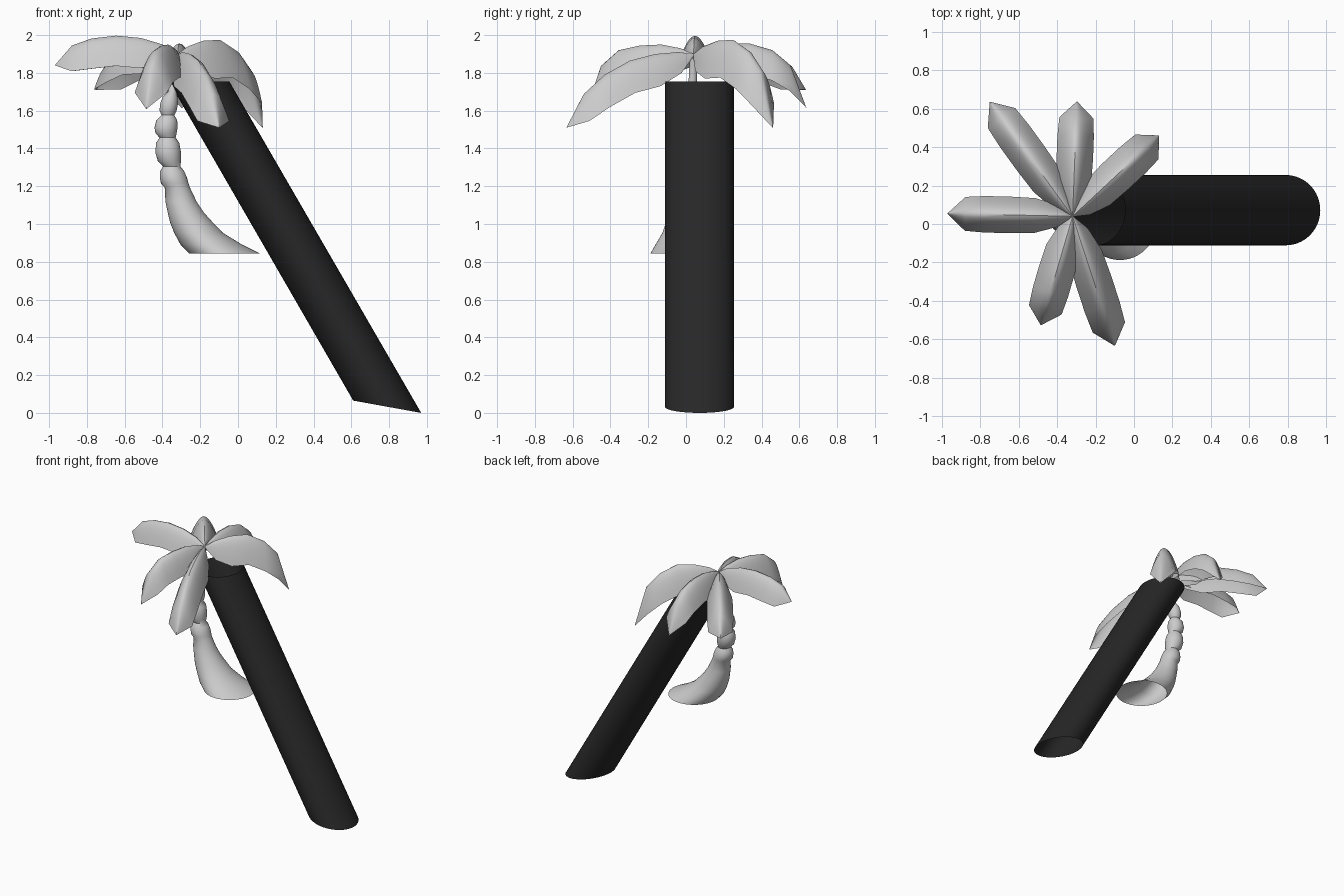
import bpy, math
from mathutils import Vector

if "Cube" in bpy.data.objects:
    bpy.data.objects.remove(bpy.data.objects["Cube"])

black = bpy.data.materials.new("black")
black.diffuse_color = (0.02, 0.02, 0.02, 1)
black.use_nodes = True
black.node_tree.nodes["Principled BSDF"].inputs["Base Color"].default_value = black.diffuse_color


def grid_object(name, rows, closed=False, angle=40):
    """Skin rows of points with quads; closed joins each row into a ring."""
    n = len(rows[0])
    verts = [p for row in rows for p in row]
    faces = []
    for i in range(len(rows) - 1):
        for j in range(n if closed else n - 1):
            k = (j + 1) % n
            faces.append((i * n + j, i * n + k, (i + 1) * n + k, (i + 1) * n + j))
    mesh = bpy.data.meshes.new(name)
    mesh.from_pydata(verts, [], faces)
    mesh.validate()
    obj = bpy.data.objects.new(name, mesh)
    bpy.context.collection.objects.link(obj)
    bpy.ops.object.select_all(action='DESELECT')
    obj.select_set(True)
    bpy.context.view_layer.objects.active = obj
    bpy.ops.object.shade_smooth_by_angle(angle=math.radians(angle))
    return obj


def ring(left, right, cy, z_left, z_right, ry, n=48):
    """Ellipse spanning left..right in x, tilted between two heights."""
    cx, rx = (left + right) / 2, (right - left) / 2
    cz, rz = (z_left + z_right) / 2, (z_right - z_left) / 2
    pts = []
    for i in range(n):
        a = 2 * math.pi * i / n
        pts.append((cx + rx * math.cos(a), cy + ry * math.sin(a), cz + rz * math.cos(a)))
    return pts


# Leaning open black tube
tube = grid_object("leaning_tube", [
    ring(0.61, 0.97, 0.072, 0.065, 0.0, 0.183, 64),
    ring(-0.366, -0.046, 0.072, 1.755, 1.755, 0.183, 64)], closed=True)
tube.data.materials.append(black)

# Segmented trunk with flared open base: (left x, right x, z)
profile = [
    (-0.26, 0.115, 0.845), (-0.305, 0.02, 0.892), (-0.338, -0.08, 0.953),
    (-0.36, -0.135, 1.01), (-0.372, -0.18, 1.06), (-0.384, -0.22, 1.12),
    (-0.388, -0.254, 1.192),
    (-0.408, -0.262, 1.215), (-0.413, -0.27, 1.245), (-0.412, -0.285, 1.28),
    (-0.396, -0.305, 1.305),
    (-0.425, -0.302, 1.335), (-0.438, -0.302, 1.38), (-0.433, -0.311, 1.43),
    (-0.415, -0.33, 1.457),
    (-0.437, -0.325, 1.48), (-0.442, -0.32, 1.51), (-0.432, -0.322, 1.55),
    (-0.405, -0.337, 1.576),
    (-0.415, -0.325, 1.60), (-0.413, -0.318, 1.635), (-0.40, -0.32, 1.67),
    (-0.37, -0.325, 1.70), (-0.35, -0.31, 1.88)]
rows = []
for l, r, z in profile:
    cy = 0.04 * (z - 0.845) / 1.03
    rows.append(ring(l, r, cy, z, z, (r - l) / 2))
grid_object("segmented_trunk", rows, closed=True, angle=50)

# Drooping leaves: tip x, tip y, droop of the sides, ridge heights
CENTRE = Vector((-0.32, 0.04))
STEPS = (0, 0.12, 0.3, 0.5, 0.7, 0.86, 1)
WIDTH = (0.03, 0.6, 0.95, 1, 1, 0.93, 0.02)
DROOP = (0.05, 0.65, 1, 1, 1, 0.85, 0)
leaves = {
    "left": (-0.97, 0.055, 0.16, (1.9, 1.95, 1.985, 1.997, 1.982, 1.945, 1.84)),
    "back_left": (-0.75, 0.635, 0.15, (1.9, 1.93, 1.945, 1.94, 1.90, 1.84, 1.71)),
    "back": (-0.297, 0.637, 0.16, (1.9, 1.93, 1.955, 1.955, 1.92, 1.84, 1.615)),
    "back_right": (0.13, 0.46, 0.20, (1.9, 1.94, 1.97, 1.975, 1.915, 1.81, 1.51)),
    "front_right": (-0.1, -0.633, 0.17, (1.9, 1.91, 1.90, 1.865, 1.79, 1.69, 1.51)),
    "front_left": (-0.485, -0.526, 0.17, (1.9, 1.93, 1.95, 1.945, 1.92, 1.84, 1.61)),
}
ACROSS = 12
for name, (tx, ty, droop, ridge) in leaves.items():
    along = Vector((tx, ty)) - CENTRE
    side = Vector((-along.y, along.x)).normalized() * 0.095
    rows = []
    for f, w, d, z in zip(STEPS, WIDTH, DROOP, ridge):
        row = []
        for j in range(ACROSS + 1):
            u = 2 * j / ACROSS - 1
            p = CENTRE + along * f + side * (u * w)
            row.append((p.x, p.y, z - droop * d * abs(u) ** 1.8))
        rows.append(row)
    leaf = grid_object("leaf_" + name, rows)
    leaf.data.flip_normals() if leaf.data.polygons[30].normal.z < 0 else None
